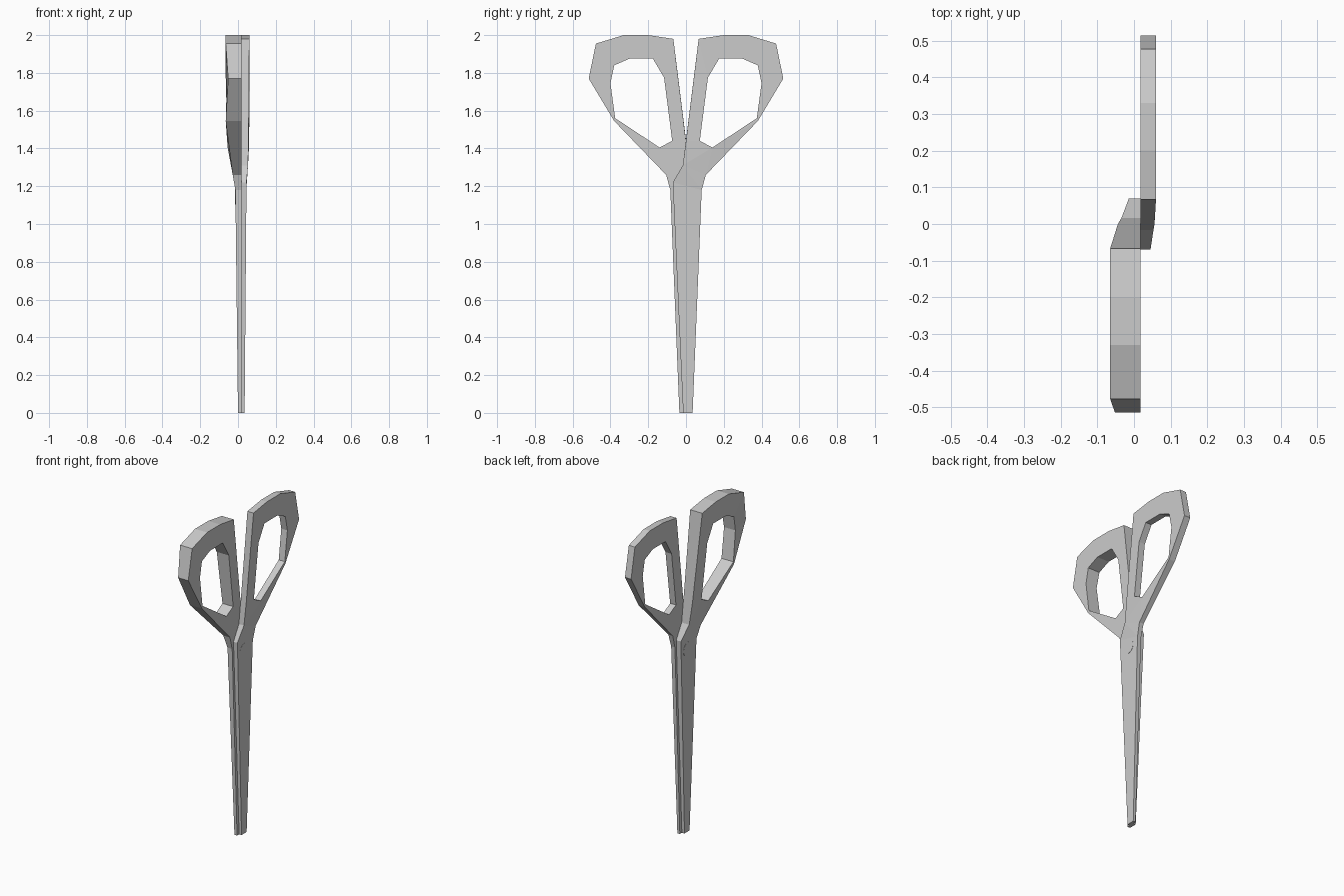
import bpy, bmesh, math
from mathutils import Matrix

if "Cube" in bpy.data.objects:
    bpy.data.objects.remove(bpy.data.objects["Cube"])

MID = 0.018  # plane where the two halves meet

# Profile points: (y, z, outer x of the thin half, outer x of the thick half)
OUTLINE = [
    (0.035, 0, 0.035, 0.0), (0.083, 1.18, 0.044, -0.014), (0.105, 1.26, 0.048, -0.028),
    (0.38, 1.545, 0.060, -0.065), (0.515, 1.77, 0.060, -0.052), (0.477, 1.955, 0.060, -0.065),
    (0.33, 2.0, 0.060, -0.065), (0.20, 2.0, 0.060, -0.065), (0.067, 1.98, 0.060, -0.065),
    (0.0, 1.44, 0.056, -0.044), (-0.017, 1.31, 0.053, -0.034), (-0.07, 1.22, 0.045, -0.014),
    (-0.015, 0, 0.035, 0.0)]
HOLE = [
    (0.073, 1.44, 0.058, -0.056), (0.14, 1.405, 0.058, -0.055), (0.375, 1.56, 0.060, -0.064),
    (0.40, 1.745, 0.060, -0.060), (0.38, 1.84, 0.060, -0.064), (0.30, 1.875, 0.060, -0.065),
    (0.175, 1.875, 0.060, -0.065), (0.116, 1.775, 0.060, -0.065)]


def finish(bm, name):
    bmesh.ops.recalc_face_normals(bm, faces=bm.faces)
    mesh = bpy.data.meshes.new(name)
    bm.to_mesh(mesh)
    bm.free()
    obj = bpy.data.objects.new(name, mesh)
    bpy.context.collection.objects.link(obj)
    return obj


def scissor_half(name, side, depth):
    """Blade and finger loop in one piece; side flips y, depth picks the outer x."""
    bm = bmesh.new()
    caps = [[], []]
    for loop in (OUTLINE, HOLE):
        rings = [[bm.verts.new((MID, side * p[0], p[1])) for p in loop],
                 [bm.verts.new((p[depth], side * p[0], p[1])) for p in loop]]
        n = len(loop)
        for cap, ring in zip(caps, rings):
            cap += [bm.edges.new((ring[i], ring[(i + 1) % n])) for i in range(n)]
        for i in range(n):
            j = (i + 1) % n
            bm.faces.new((rings[0][i], rings[0][j], rings[1][j], rings[1][i]))
    for cap in caps:
        bmesh.ops.triangle_fill(bm, edges=cap, use_beauty=True, normal=(1, 0, 0))
    # merge coplanar triangles into clean flat faces
    bmesh.ops.dissolve_limit(bm, angle_limit=math.radians(1), verts=[], edges=bm.edges)
    return finish(bm, name)


scissor_half("thin_half", 1, 2)
scissor_half("thick_half", -1, 3)

# Pivot screw through both blades, almost flush
bm = bmesh.new()
bmesh.ops.create_cone(bm, cap_ends=True, segments=24, radius1=0.045, radius2=0.045, depth=0.060,
                      matrix=Matrix.Translation((0.015, 0, 1.147)) @ Matrix.Rotation(math.pi / 2, 4, 'Y'))
finish(bm, "pivot_screw")
